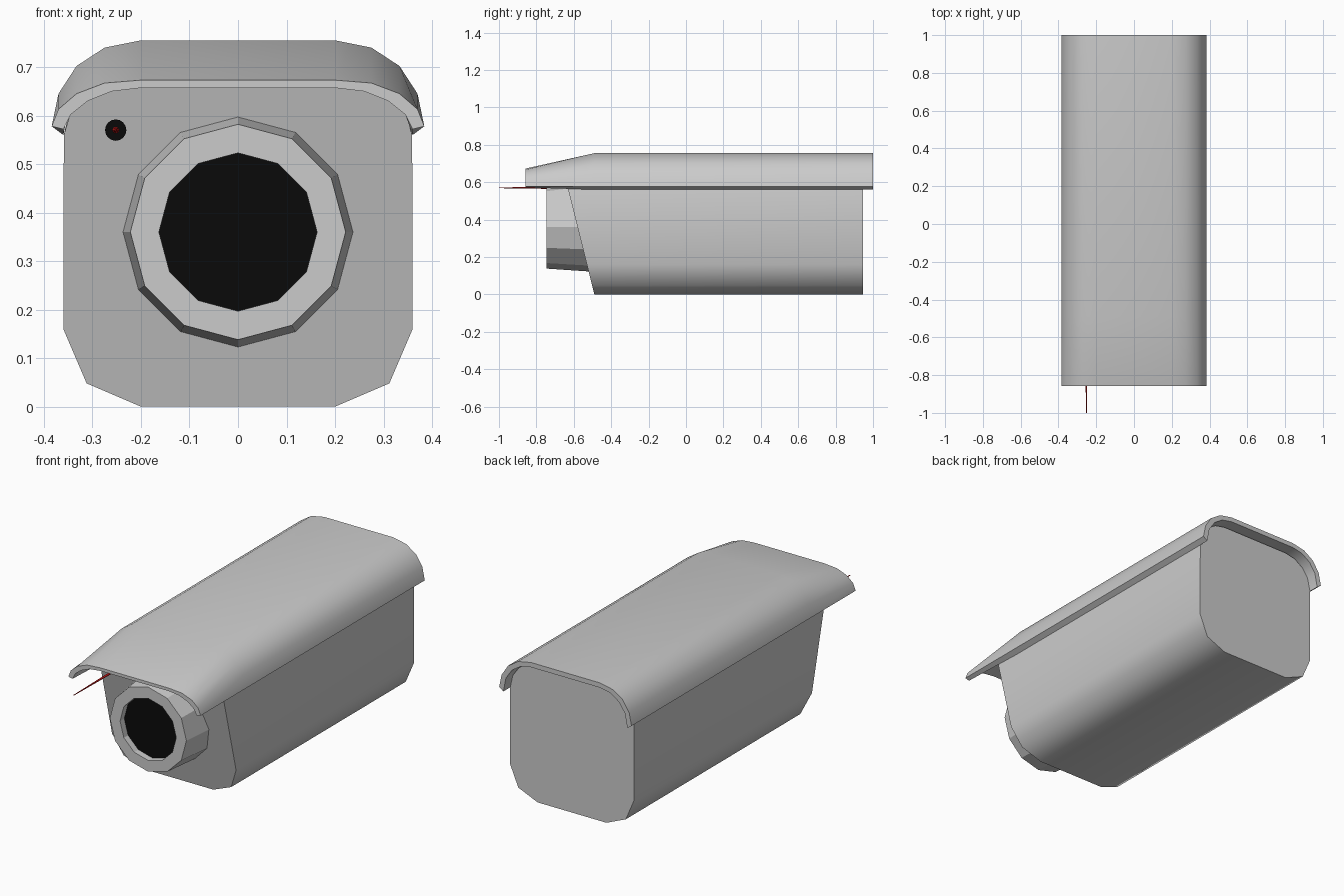
import bpy, bmesh
from math import sin, cos, pi, radians

if "Cube" in bpy.data.objects:
    bpy.data.objects.remove(bpy.data.objects["Cube"])


def material(name, color):
    m = bpy.data.materials.new(name)
    m.diffuse_color = color
    m.use_nodes = True
    m.node_tree.nodes["Principled BSDF"].inputs["Base Color"].default_value = m.diffuse_color
    return m


def loft(name, rings, cap=(True, True), smooth=None, mat=None):
    """Skin a list of closed rings of 3D points."""
    bm = bmesh.new()
    vs = [[bm.verts.new(p) for p in ring] for ring in rings]
    n = len(vs[0])
    for a, b in zip(vs, vs[1:]):
        for i in range(n):
            j = (i + 1) % n
            bm.faces.new((a[i], a[j], b[j], b[i]))
    for use, ring in zip(cap, (vs[0], vs[-1])):
        if use:
            bm.faces.new(ring)
    bmesh.ops.recalc_face_normals(bm, faces=bm.faces[:])
    me = bpy.data.meshes.new(name)
    bm.to_mesh(me)
    bm.free()
    ob = bpy.data.objects.new(name, me)
    bpy.context.collection.objects.link(ob)
    if mat:
        me.materials.append(mat)
    if smooth:
        bpy.ops.object.select_all(action='DESELECT')
        ob.select_set(True)
        bpy.context.view_layer.objects.active = ob
        bpy.ops.object.shade_smooth_by_angle(angle=radians(smooth))
    return ob


def mirror(half):
    """Right-half profile -> full open profile, left to right."""
    return [(-x, z) for x, z in reversed(half)] + list(half)


def circle(r, y, n, cx=0.0, cz=0.0):
    return [(cx + r * sin(2 * pi * i / n), y, cz + r * cos(2 * pi * i / n)) for i in range(n)]


def face_y(z):
    """Depth of the slanted front face at height z."""
    return -0.49 - 0.25 * z


black = material("black", (0.003, 0.003, 0.003, 1))
red = material("red", (0.6, 0.01, 0.01, 1))

# Housing: chamfered box with a slanted front
body = mirror([(0.2, 0.722), (0.26, 0.71), (0.308, 0.678), (0.343, 0.63), (0.359, 0.56),
               (0.36, 0.16), (0.312, 0.048), (0.2, 0.0)])
back = [(x, 0.945, z) for x, z in body]
front = []
for x, z in body:
    z = z if z < 0.56 else 0.56 + (z - 0.56) * 0.75
    front.append((x, face_y(z), z))
loft("housing", [back, front], smooth=50)

# Sun shield: thin arched shell, drooping towards the front
outer = [(0.2, 0.755), (0.275, 0.74), (0.333, 0.702), (0.37, 0.645), (0.384, 0.578)]
inner = [(0.2, 0.73), (0.26, 0.718), (0.31, 0.685), (0.345, 0.635), (0.36, 0.56)]
outer_f = [(0.2, 0.673), (0.275, 0.667), (0.333, 0.645), (0.37, 0.613), (0.384, 0.578)]
inner_f = [(0.2, 0.657), (0.26, 0.65), (0.31, 0.63), (0.345, 0.602), (0.36, 0.572)]


def shell(o, i, y):
    return [(x, y, z) for x, z in mirror(o) + mirror(i)[::-1]]


loft("sun_shield", [shell(outer, inner, 1.0), shell(outer, inner, -0.49),
                    shell(outer_f, inner_f, -0.858)], smooth=40)

# Lens barrel with recessed black glass
LZ = 0.36
base = [(x, face_y(z), z) for x, y, z in circle(0.237, 0, 12, 0, LZ)]
loft("lens_barrel", [base, circle(0.222, -0.745, 12, 0, LZ), circle(0.163, -0.745, 12, 0, LZ),
                     circle(0.163, -0.71, 12, 0, LZ)], cap=(False, False))
loft("lens_glass", [circle(0.163, -0.71, 12, 0, LZ), circle(0.163, -0.70, 12, 0, LZ)], mat=black)

# Indicator and thin red beam
SX, SZ = -0.252, 0.57
loft("indicator", [circle(0.022, -0.642, 16, SX, SZ), circle(0.022, -0.62, 16, SX, SZ)], mat=black)
loft("beam", [circle(0.007, -0.63, 8, SX, SZ), circle(0.002, -1.0, 8, SX, SZ)], smooth=60, mat=red)
